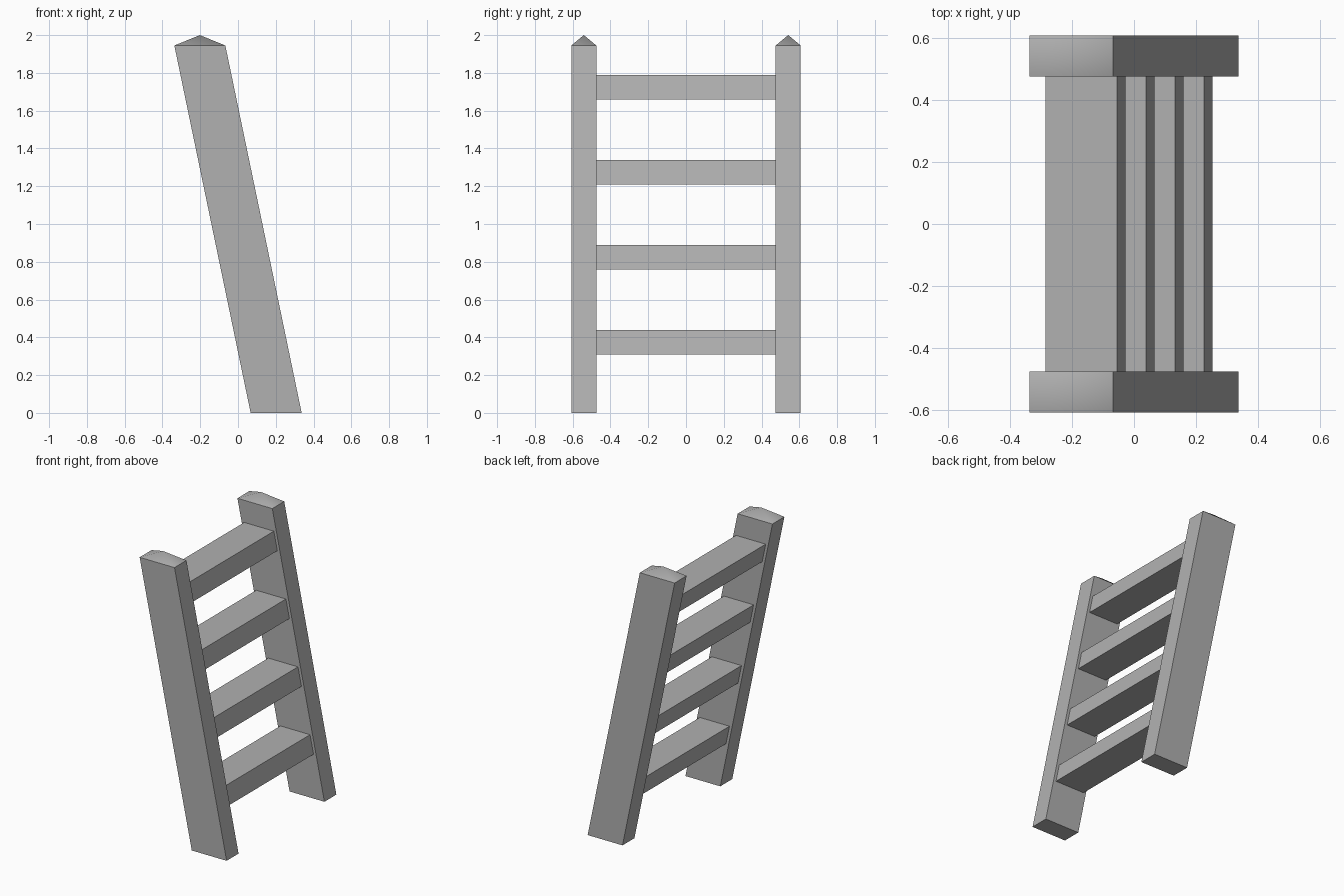
import bpy, bmesh

if "Cube" in bpy.data.objects:
    bpy.data.objects.remove(bpy.data.objects["Cube"])

BASE_X = 0.202
LEAN = -2 * BASE_X / 1.945   # sideways shift per unit of height

# Dark grey finish shared by all parts
grey = bpy.data.materials.new("dark_grey")
grey.diffuse_color = (0.44, 0.44, 0.44, 1)
grey.use_nodes = True
grey.node_tree.nodes["Principled BSDF"].inputs["Base Color"].default_value = grey.diffuse_color


def leaning_bar(name, half_x, y0, y1, z0, z1, peak=0.0):
    """Sheared box following the ladder's lean, optionally with a pyramid cap."""
    bm = bmesh.new()
    rings = []
    for z in (z0, z1):
        cx = BASE_X + LEAN * z
        rings.append([bm.verts.new((cx + sx * half_x, y, z))
                      for sx, y in ((-1, y0), (1, y0), (1, y1), (-1, y1))])
    low, top = rings
    bm.faces.new(low[::-1])
    for i in range(4):
        j = (i + 1) % 4
        bm.faces.new((low[i], low[j], top[j], top[i]))
    if peak:
        apex = bm.verts.new((BASE_X + LEAN * z1, (y0 + y1) / 2, z1 + peak))
        for i in range(4):
            j = (i + 1) % 4
            bm.faces.new((top[i], top[j], apex)).smooth = True
            bm.edges.get((top[i], top[j])).smooth = False
    else:
        bm.faces.new(top)
    bmesh.ops.recalc_face_normals(bm, faces=bm.faces)
    mesh = bpy.data.meshes.new(name)
    bm.to_mesh(mesh)
    bm.free()
    mesh.materials.append(grey)
    obj = bpy.data.objects.new(name, mesh)
    bpy.context.collection.objects.link(obj)
    return obj


# Side rails with pointed caps
leaning_bar("front_rail", 0.135, -0.607, -0.475, 0, 1.945, 0.055)
leaning_bar("back_rail", 0.135, 0.475, 0.607, 0, 1.945, 0.055)

# Rungs
for i in range(4):
    z = 0.31 + 0.45 * i
    leaning_bar(f"rung_{i + 1}", 0.115, -0.475, 0.475, z, z + 0.13)
